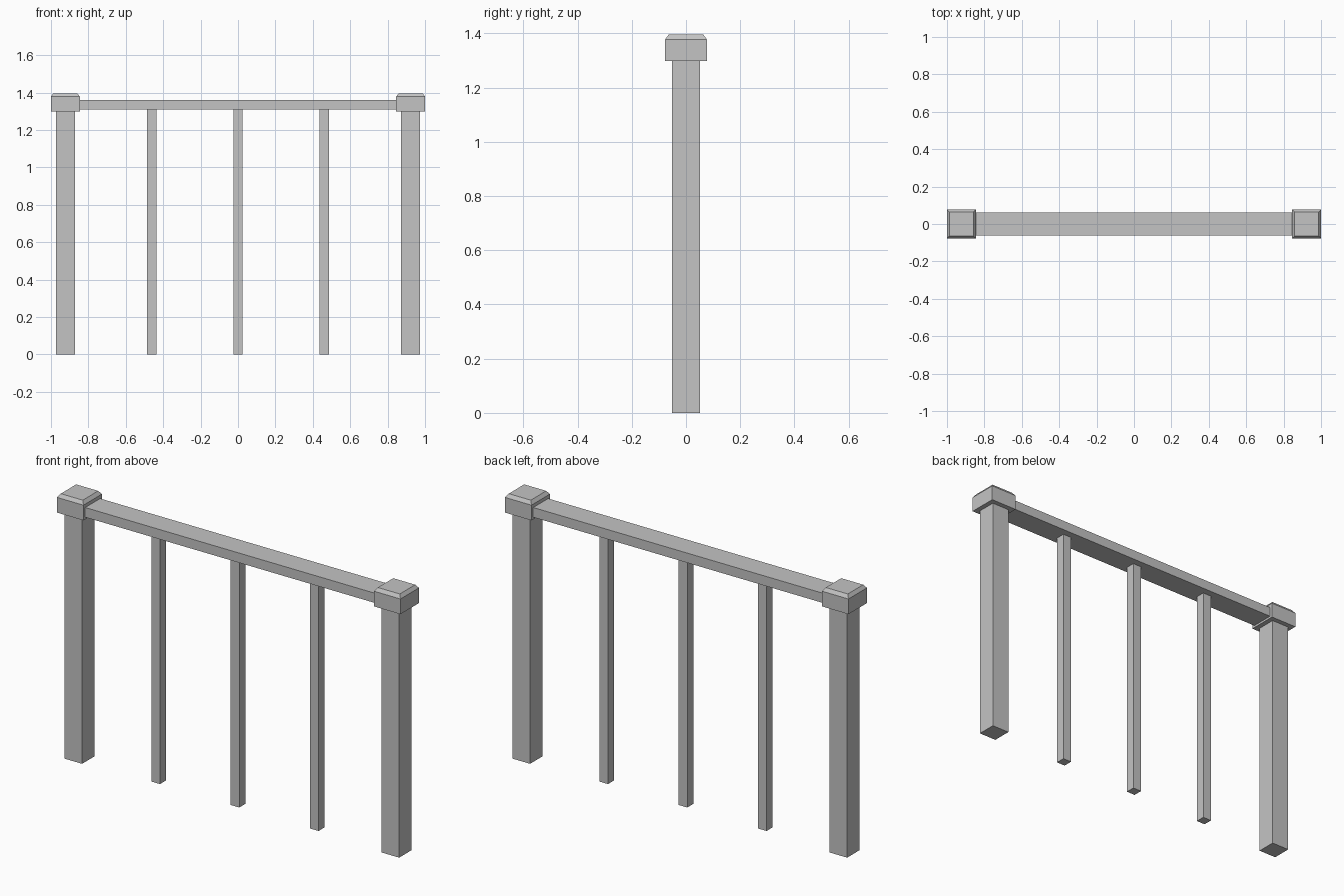
import bpy
import bmesh

cube = bpy.data.objects.get("Cube")
if cube:
    bpy.data.objects.remove(cube, do_unlink=True)

grey = bpy.data.materials.new("plain_grey")
grey.use_nodes = True
colour = (0.55, 0.55, 0.55, 1.0)
grey.diffuse_color = colour
grey.node_tree.nodes["Principled BSDF"].inputs["Base Color"].default_value = colour


def box(name, x, width, depth, bottom, top, chamfer=None):
    """Flat-faced box; chamfer = (inset, rise) adds a sloped top."""
    bm = bmesh.new()
    bmesh.ops.create_cube(bm, size=1)
    for v in bm.verts:
        v.co.x *= width
        v.co.y *= depth
        v.co.z = top if v.co.z > 0 else bottom
    if chamfer:
        inset, rise = chamfer
        bm.normal_update()
        lid = max(bm.faces, key=lambda f: f.normal.z)
        raised = bmesh.ops.extrude_discrete_faces(bm, faces=[lid])["faces"][0]
        for v in raised.verts:
            v.co.x -= inset if v.co.x > 0 else -inset
            v.co.y -= inset if v.co.y > 0 else -inset
            v.co.z += rise
    bmesh.ops.recalc_face_normals(bm, faces=bm.faces)
    mesh = bpy.data.meshes.new(name)
    bm.to_mesh(mesh)
    bm.free()
    mesh.materials.append(grey)
    obj = bpy.data.objects.new(name, mesh)
    obj.location.x = x
    bpy.context.collection.objects.link(obj)


POST_X = 0.923
CAP_BOTTOM, RAIL_BOTTOM = 1.298, 1.309

# End posts with chamfered caps
for side, sign in (("left", 1), ("right", -1)):
    box(side + "_post", sign * POST_X, 0.102, 0.102, 0, CAP_BOTTOM)
    box(side + "_post_cap", sign * POST_X, 0.154, 0.154, CAP_BOTTOM, 1.378,
        chamfer=(0.013, 0.018))

# Handrail between the caps
box("handrail", 0, 2 * POST_X - 0.14, 0.124, RAIL_BOTTOM, 1.36)

# Slim balusters under the rail
for name, x in (("right", -POST_X / 2), ("middle", 0), ("left", POST_X / 2)):
    box(name + "_baluster", x, 0.05, 0.05, 0, RAIL_BOTTOM)
